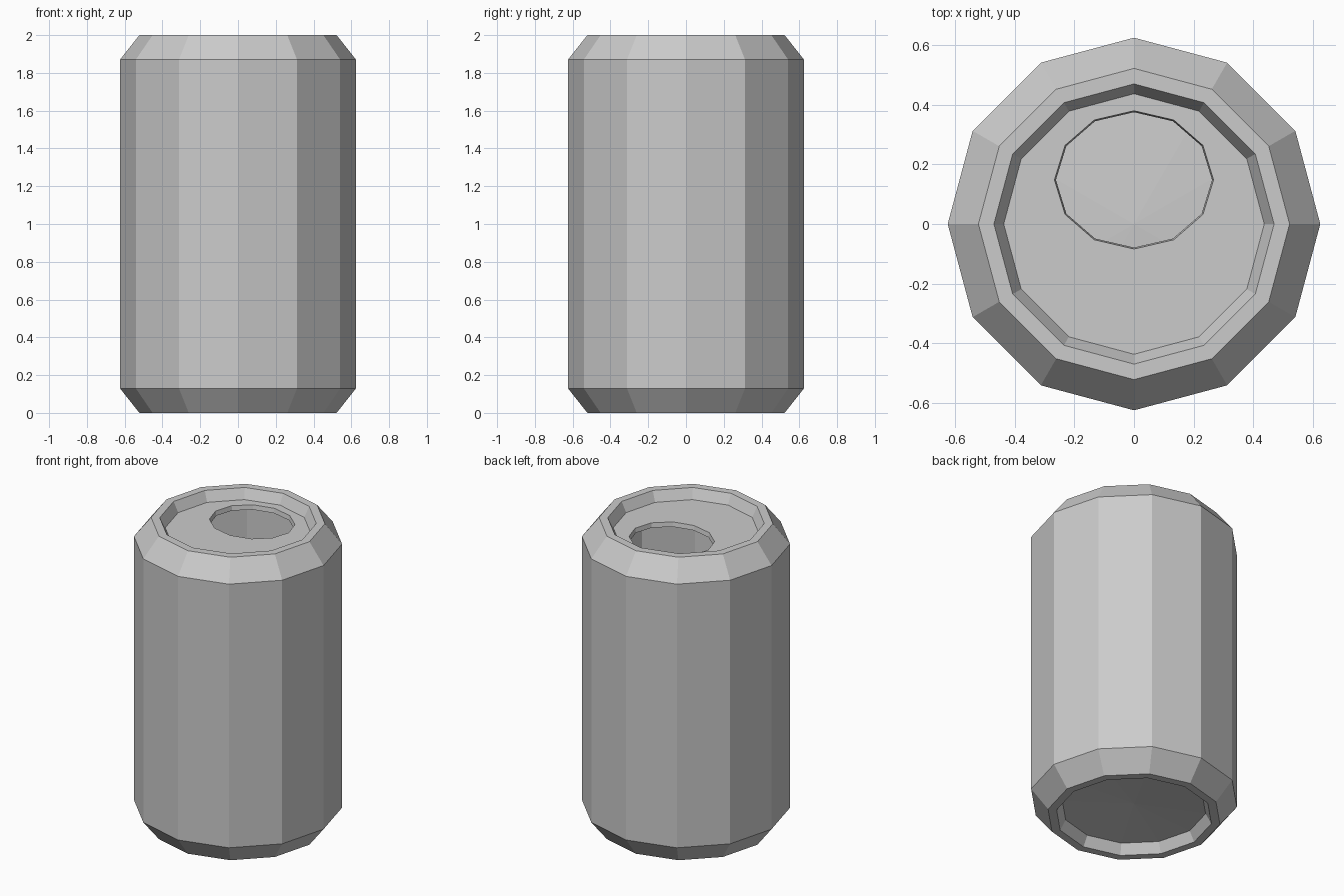
import bpy, bmesh, math

if "Cube" in bpy.data.objects:
    bpy.data.objects.remove(bpy.data.objects["Cube"])

SIDES = 12


def ring(bm, rx, z, ry=None, cy=0.0):
    ry = rx if ry is None else ry
    return [bm.verts.new((rx * math.cos(2 * math.pi * i / SIDES),
                          cy + ry * math.sin(2 * math.pi * i / SIDES), z))
            for i in range(SIDES)]


def bridge(bm, a, b):
    for i in range(SIDES):
        j = (i + 1) % SIDES
        bm.faces.new((a[i], a[j], b[j], b[i]))


bm = bmesh.new()

# Can wall, from the recessed base up over the top rim to the lid edge
profile = [(0.435, 0.065), (0.47, 0.0), (0.522, 0.0), (0.625, 0.13),
           (0.625, 1.87), (0.522, 2.0), (0.47, 2.0), (0.437, 1.935)]
rings = [ring(bm, r, z) for r, z in profile]

# Lid opening: offset oval hole with a short tapered lip
rings.append(ring(bm, 0.267, 1.935, 0.232, 0.148))
rings.append(ring(bm, 0.262, 1.905, 0.227, 0.148))
for a, b in zip(rings, rings[1:]):
    bridge(bm, a, b)

# Slightly domed base
centre = bm.verts.new((0, 0, 0.09))
for i in range(SIDES):
    bm.faces.new((rings[0][(i + 1) % SIDES], rings[0][i], centre))

mesh = bpy.data.meshes.new("drink_can")
bm.to_mesh(mesh)
bm.free()
can = bpy.data.objects.new("drink_can", mesh)
bpy.context.collection.objects.link(can)
